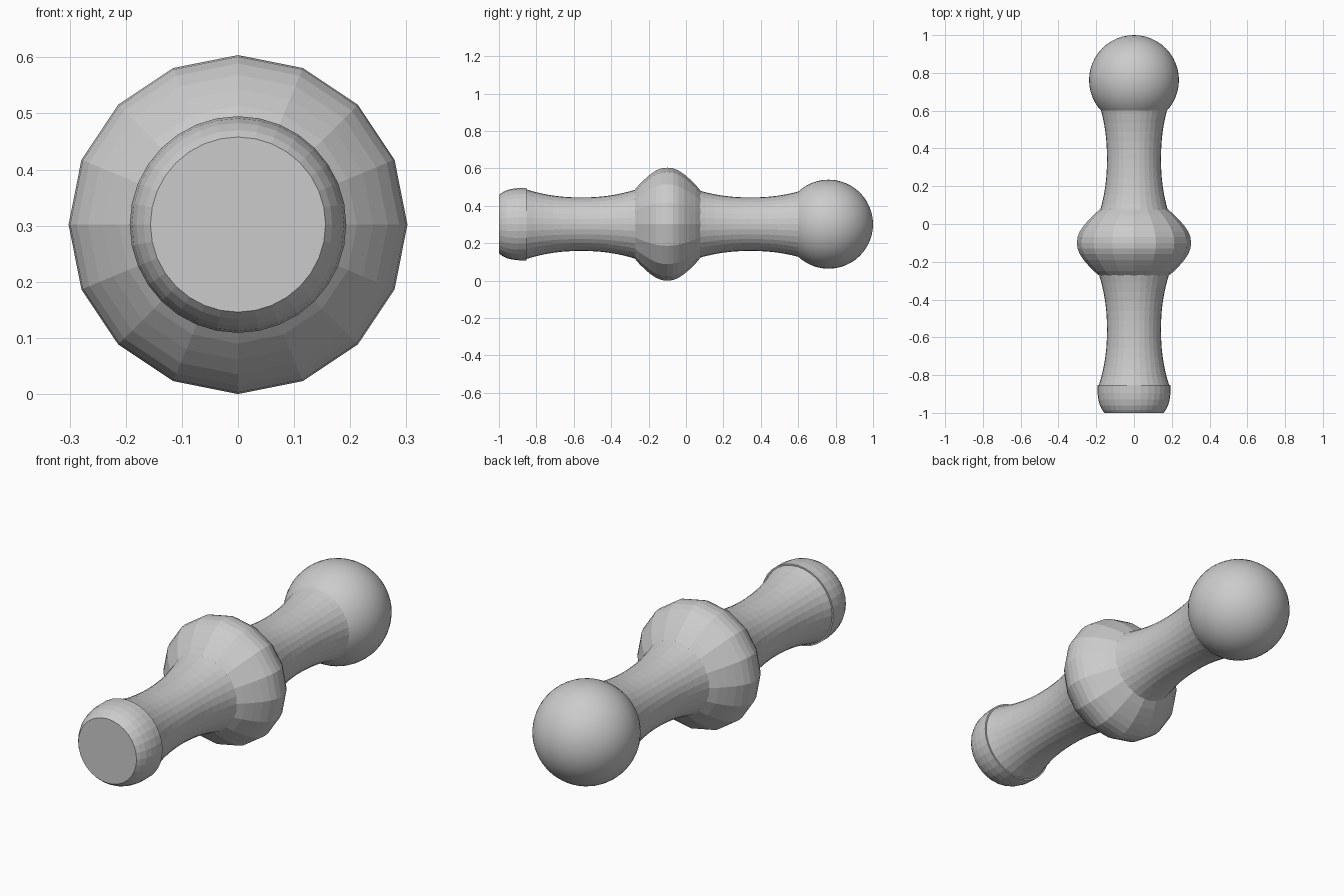
import bpy, bmesh, math

if "Cube" in bpy.data.objects:
    bpy.data.objects.remove(bpy.data.objects["Cube"])

AXIS_Z = 0.302


def lathe(name, profile, sides):
    """Closed solid turned around the y axis from (y, radius) points."""
    bm = bmesh.new()
    rings = []
    for y, r in profile:
        angles = [2 * math.pi * i / sides for i in range(sides)]
        rings.append([bm.verts.new((r * math.cos(a), y, AXIS_Z + r * math.sin(a)))
                      for a in angles])
    for a, b in zip(rings, rings[1:]):
        for i in range(sides):
            j = (i + 1) % sides
            bm.faces.new((a[i], a[j], b[j], b[i]))
    bm.faces.new(rings[0])
    bm.faces.new(rings[-1])
    bmesh.ops.recalc_face_normals(bm, faces=bm.faces)
    mesh = bpy.data.meshes.new(name)
    bm.to_mesh(mesh)
    bm.free()
    obj = bpy.data.objects.new(name, mesh)
    bpy.context.collection.objects.link(obj)
    return obj


def waisted(y0, y1, r_end, r_mid, steps=12):
    """Concave profile, narrowest halfway along."""
    points = []
    for i in range(steps + 1):
        t = i / steps
        points.append((y0 + (y1 - y0) * t, r_mid + (r_end - r_mid) * abs(2 * t - 1) ** 2.2))
    return points


# Two waisted grip sections
lathe("front_grip", waisted(-0.86, -0.26, 0.188, 0.143), 32)
lathe("rear_grip", waisted(0.06, 0.63, 0.183, 0.143), 32)

# Faceted central collar, symmetric about y = -0.1
half = [(0.0, 0.302), (0.03, 0.299), (0.06, 0.287), (0.09, 0.267),
        (0.12, 0.241), (0.15, 0.212), (0.18, 0.176)]
collar = [(-0.1 - d, r) for d, r in reversed(half)] + [(-0.1 + d, r) for d, r in half[1:]]
lathe("collar", collar, 16)

# Rounded end cap with a flat front
lathe("end_cap", [(-1.0, 0.156), (-0.985, 0.168), (-0.96, 0.181), (-0.93, 0.189),
                  (-0.895, 0.193), (-0.853, 0.193)], 32)

# Smooth ball at the rear
bpy.ops.mesh.primitive_uv_sphere_add(segments=48, ring_count=24, radius=0.238,
                                     location=(0, 0.762, AXIS_Z),
                                     rotation=(math.pi / 2, 0, 0))
ball = bpy.context.object
ball.name = "ball"
bpy.ops.object.shade_smooth()
